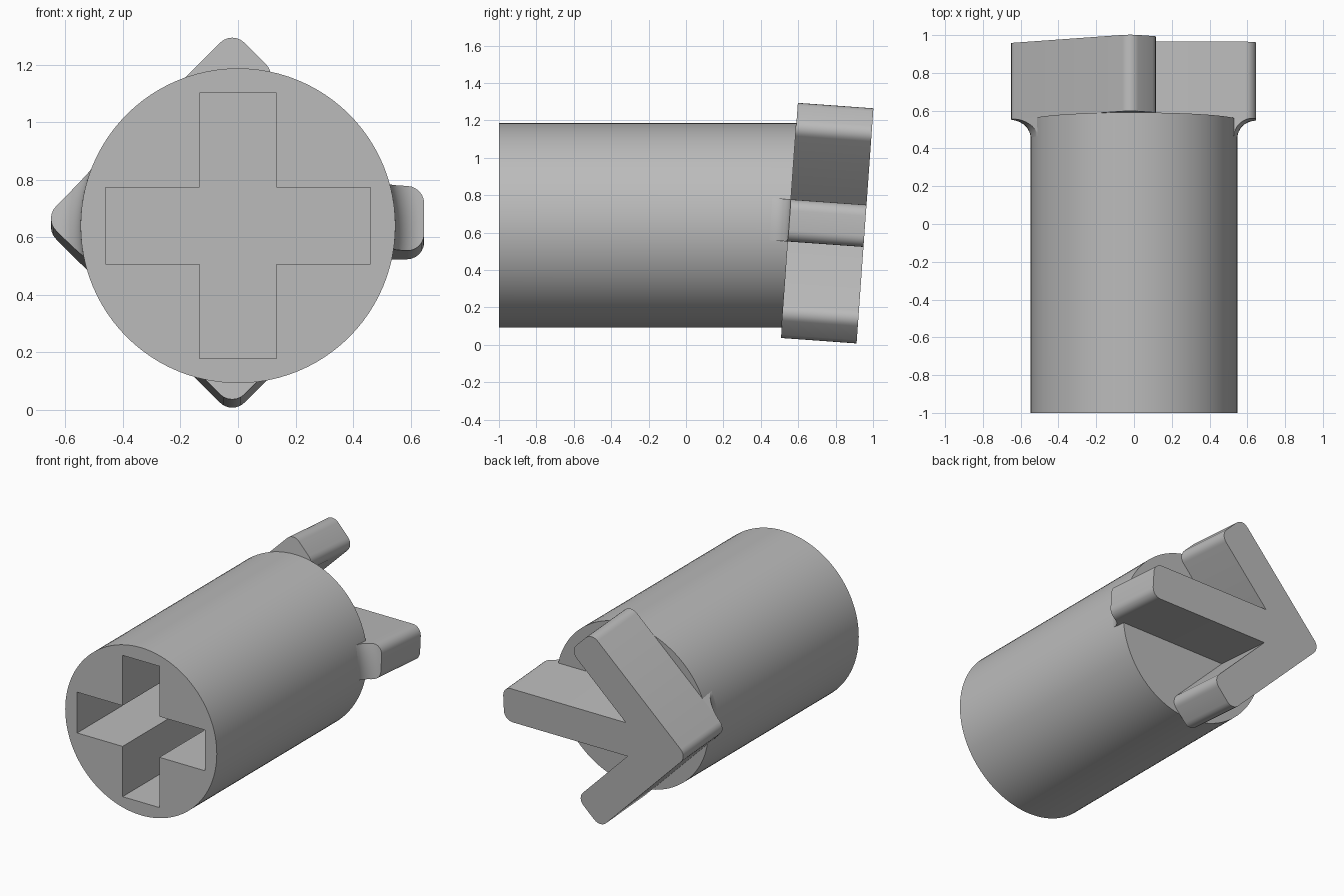
import bpy
import bmesh
from math import sin, cos, pi, radians
from mathutils import Vector, Matrix

if "Cube" in bpy.data.objects:
    bpy.data.objects.remove(bpy.data.objects["Cube"])

grey = bpy.data.materials.new("light grey")
grey.use_nodes = True
COLOUR = (0.5, 0.5, 0.5, 1)
grey.diffuse_color = COLOUR
grey.node_tree.nodes["Principled BSDF"].inputs["Base Color"].default_value = COLOUR

RADIUS, AXIS_Z, FILLET = 0.547, 0.64, 0.1
TILT = radians(4.1)
ORIGIN = Vector((0, 0.553, 0.665))      # centre of the tilted mounting plane
FLAT = Matrix.Identity(4)
TILTED = Matrix.Translation(ORIGIN) @ Matrix.Rotation(-TILT, 4, "X")


def plane_y(z):
    """Depth of the tilted mounting plane at height z."""
    return ORIGIN.y + (z - ORIGIN.z) * sin(TILT) / cos(TILT)


def finish(name, bm):
    bmesh.ops.recalc_face_normals(bm, faces=bm.faces[:])
    mesh = bpy.data.meshes.new(name)
    bm.to_mesh(mesh)
    bm.free()
    mesh.materials.append(grey)
    obj = bpy.data.objects.new(name, mesh)
    bpy.context.collection.objects.link(obj)
    return obj


def activate(obj):
    bpy.ops.object.select_all(action="DESELECT")
    obj.select_set(True)
    bpy.context.view_layer.objects.active = obj


def smooth(obj):
    activate(obj)
    bpy.ops.object.shade_smooth_by_angle(angle=radians(30))


def prism(name, outline, y0, y1, matrix):
    """Extrude an (x, z) outline along y, then place it."""
    bm = bmesh.new()
    rings = [[bm.verts.new(matrix @ Vector((x, y, z))) for x, z in outline] for y in (y0, y1)]
    for ring in rings:
        bm.faces.new(ring)
    n = len(outline)
    for i in range(n):
        j = (i + 1) % n
        bm.faces.new((rings[0][i], rings[0][j], rings[1][j], rings[1][i]))
    return finish(name, bm)


def combine(obj, tool, operation):
    activate(obj)
    mod = obj.modifiers.new("cut", "BOOLEAN")
    mod.operation, mod.object, mod.solver = operation, tool, "EXACT"
    bpy.ops.object.modifier_apply(modifier=mod.name)
    bpy.data.objects.remove(tool)


def rounded(corners, radius, steps=6):
    """Round the right-angled corners flagged True."""
    points = []
    for i, (x, z, is_round) in enumerate(corners):
        p = Vector((x, z))
        if not is_round:
            points.append(p)
            continue
        a = (Vector(corners[i - 1][:2]) - p).normalized() * radius
        b = (Vector(corners[(i + 1) % len(corners)][:2]) - p).normalized() * radius
        for k in range(steps + 1):
            t = k / steps * pi / 2
            points.append(p + a * (1 - sin(t)) + b * (1 - cos(t)))
    return [tuple(p) for p in points]


# Barrel: round bar with a slanted rear end
circle = [(RADIUS * cos(2 * pi * i / 96), AXIS_Z + RADIUS * sin(2 * pi * i / 96)) for i in range(96)]
barrel = prism("barrel", circle, -1, 0, FLAT)
for v in barrel.data.vertices:
    if v.co.y > -0.5:
        v.co.y = plane_y(v.co.z)

# Cross-shaped socket in the front
W, L = 0.133, 0.461
quarter = [(L, -W), (L, W), (W, W)]
cross = []
for c, s in ((1, 0), (0, 1), (-1, 0), (0, -1)):
    cross += [(x * c - z * s, AXIS_Z + x * s + z * c) for x, z in quarter]
combine(barrel, prism("socket_cutter", cross, -1.1, 0.35, FLAT), "DIFFERENCE")
smooth(barrel)

# Arrow plate: tip to the right, two diagonal arms and a straight shaft
half = [(0.647, 0.113, True), (-0.242, 0.113, False), (0.14, 0.495, True), (-0.02, 0.655, True)]
mirrored = [(x, -z, r) for x, z, r in reversed(half)]
arrow_outline = rounded(half + [(-0.675, 0, True)] + mirrored, 0.06)
arrow = prism("arrow_plate", arrow_outline, 0, 0.405, TILTED)
smooth(arrow)

# Concave fillets under the arrow tip and the shaft end
arc = [(RADIUS + FILLET * (1 - cos(t)), FILLET * (sin(t) - 1))
       for t in (k / 8 * pi / 2 for k in range(9))]
profile = [(0.5, 0), (0.5, -FILLET)] + arc
for name, facing in (("shaft_fillet", 0), ("tip_fillet", pi)):
    bm = bmesh.new()
    rings = []
    for k in range(21):
        a = facing + radians(-30 + 3 * k)
        ring = []
        for r, y in profile:
            z = AXIS_Z + r * sin(a)
            ring.append(bm.verts.new((r * cos(a), plane_y(z) + y, z)))
        rings.append(ring)
    bm.faces.new(rings[0])
    bm.faces.new(rings[-1])
    for p, q in zip(rings, rings[1:]):
        for i in range(len(profile)):
            bm.faces.new((p[i - 1], p[i], q[i], q[i - 1]))
    fillet = finish(name, bm)
    combine(fillet, prism("fillet_trim", arrow_outline, -0.3, 0.2, TILTED), "INTERSECT")
    smooth(fillet)
